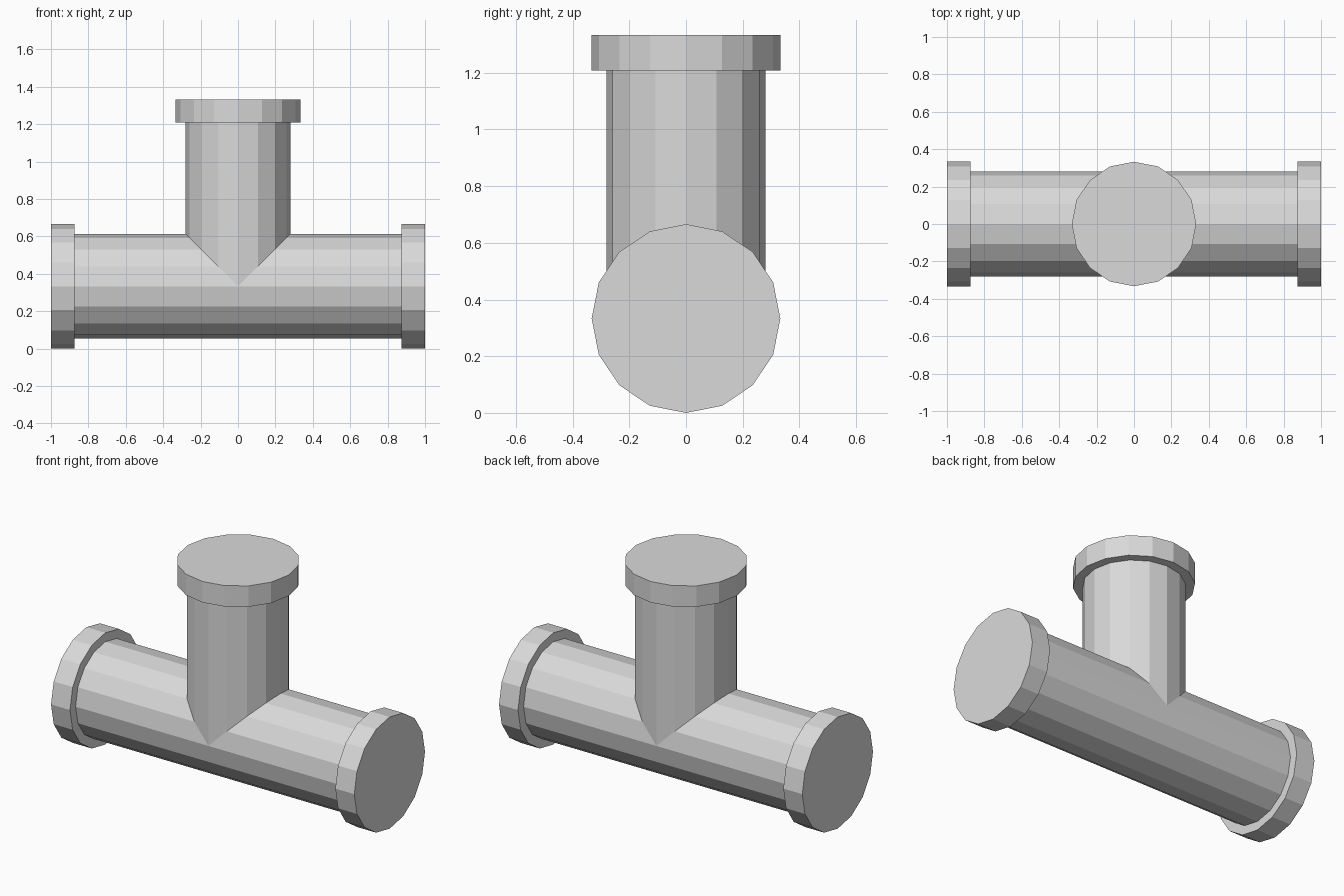
import bpy
import bmesh
from mathutils import Matrix

SIDES = 16
PIPE_R, COLLAR_R = 0.28, 0.333
AXIS_Z = COLLAR_R          # height of the horizontal pipe's axis
COLLAR_LEN = 0.125
TOP_Z = 1.333

cube = bpy.data.objects.get("Cube")
if cube:
    bpy.data.objects.remove(cube, do_unlink=True)

# Single grey material
grey = bpy.data.materials.new("light_grey")
grey.use_nodes = True
colour = (0.7, 0.7, 0.7, 1.0)
grey.diffuse_color = colour
grey.node_tree.nodes["Principled BSDF"].inputs["Base Color"].default_value = colour


def cylinder(name, radius, start, end, axis, capped):
    """Flat-shaded prism between two positions along the x or z axis."""
    bm = bmesh.new()
    bmesh.ops.create_cone(bm, cap_ends=capped, segments=SIDES,
                          radius1=radius, radius2=radius, depth=end - start)
    middle = (start + end) / 2
    if axis == "X":
        place = Matrix.Translation((middle, 0, AXIS_Z)) @ Matrix.Rotation(1.5707963, 4, "Y")
    else:
        place = Matrix.Translation((0, 0, middle))
    bm.transform(place)
    mesh = bpy.data.meshes.new(name)
    bm.to_mesh(mesh)
    bm.free()
    mesh.materials.append(grey)
    obj = bpy.data.objects.new(name, mesh)
    bpy.context.collection.objects.link(obj)
    return obj


# Horizontal run with a collar at each end
inner = 1 - COLLAR_LEN
cylinder("main_pipe", PIPE_R, -inner, inner, "X", False)
cylinder("left_collar", COLLAR_R, inner, 1, "X", True)
cylinder("right_collar", COLLAR_R, -1, -inner, "X", True)

# Upright branch, its lower end mitred to sit on the run
branch = cylinder("branch_pipe", PIPE_R, AXIS_Z, TOP_Z - COLLAR_LEN, "Z", False)
for v in branch.data.vertices:
    if v.co.z < AXIS_Z + 0.01:
        v.co.z = AXIS_Z + abs(v.co.x)
cylinder("top_collar", COLLAR_R, TOP_Z - COLLAR_LEN, TOP_Z, "Z", True)
